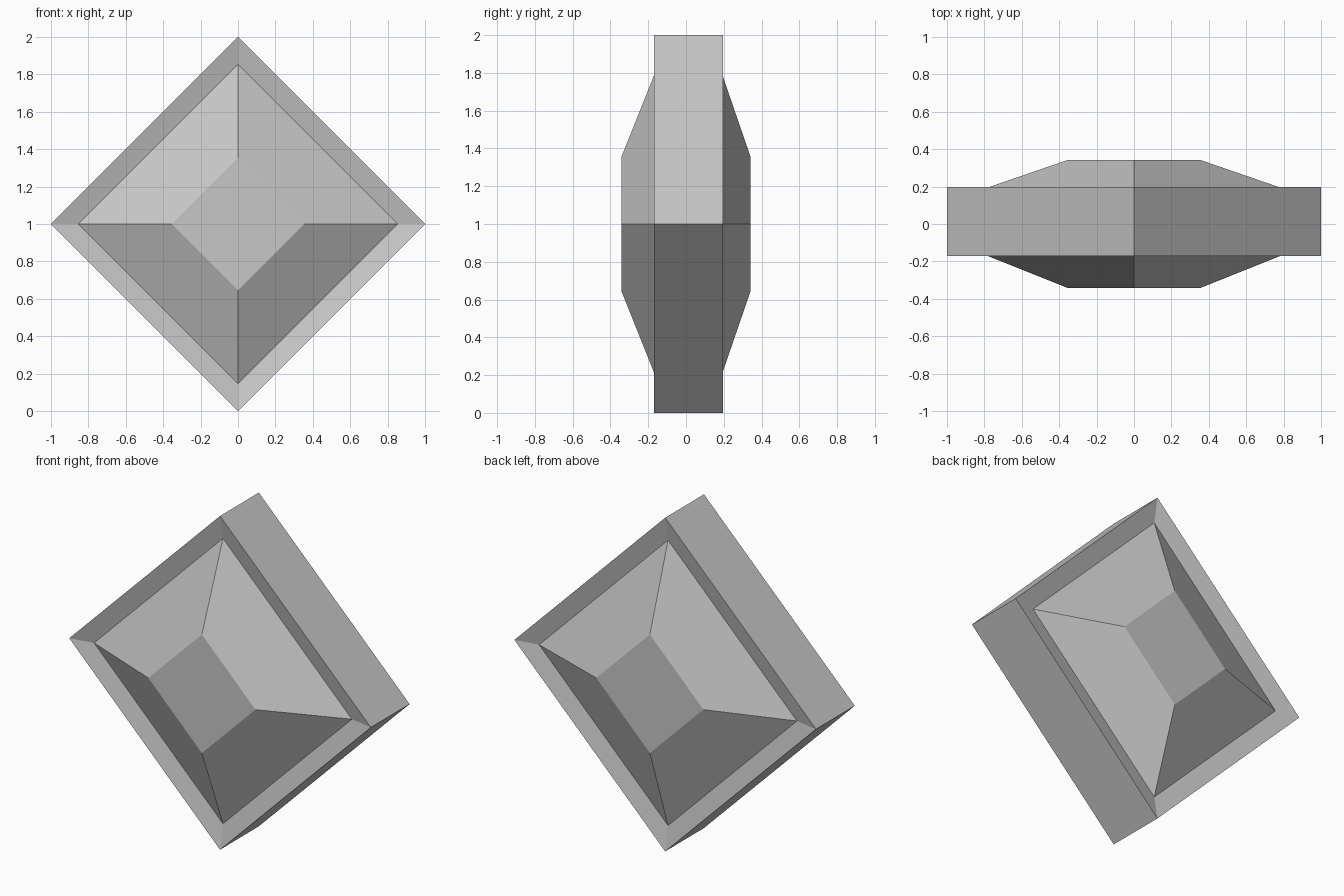
import bpy
import bmesh
from math import cos, sin, pi

cube = bpy.data.objects.get("Cube")
if cube:
    bpy.data.objects.remove(cube, do_unlink=True)

# Single plain grey
COLOUR = (0.57, 0.57, 0.57, 1.0)
grey = bpy.data.materials.new("light grey")
grey.use_nodes = True
grey.diffuse_color = COLOUR
grey.node_tree.nodes["Principled BSDF"].inputs["Base Color"].default_value = COLOUR

# Profile of (radius, depth): raised front panel, groove, outer rim, back panel
PROFILE = [
    (0.355, -0.342),
    (0.855, -0.142),
    (1.0, -0.17),
    (1.0, 0.197),
    (0.855, 0.17),
    (0.355, 0.342),
]
SIDES = 4


def diamond_ring(bm, radius, depth):
    """Square ring standing on one corner."""
    angles = [2 * pi * i / SIDES for i in range(SIDES)]
    return [bm.verts.new((radius * cos(a), depth, 1 + radius * sin(a))) for a in angles]


# Loft the rings and cap both flat centres
bm = bmesh.new()
rings = [diamond_ring(bm, r, y) for r, y in PROFILE]
for near, far in zip(rings, rings[1:]):
    for i in range(SIDES):
        j = (i + 1) % SIDES
        bm.faces.new((near[i], near[j], far[j], far[i]))
bm.faces.new(rings[0])
bm.faces.new(rings[-1])
bmesh.ops.recalc_face_normals(bm, faces=bm.faces[:])

mesh = bpy.data.meshes.new("diamond_block")
bm.to_mesh(mesh)
bm.free()
mesh.materials.append(grey)
block = bpy.data.objects.new("diamond_block", mesh)
bpy.context.collection.objects.link(block)
